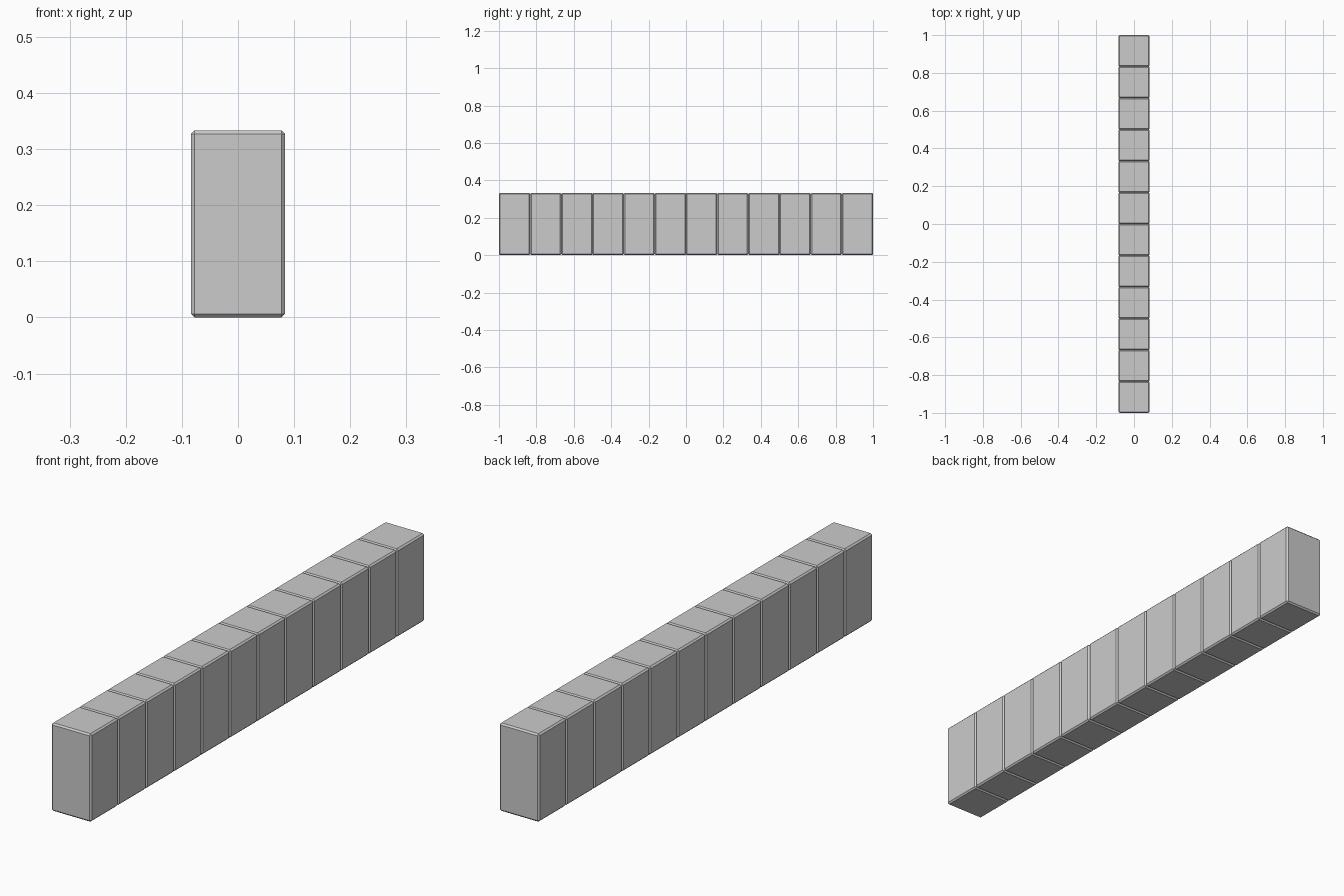
import bpy, bmesh
from mathutils import Matrix

if "Cube" in bpy.data.objects:
    bpy.data.objects.remove(bpy.data.objects["Cube"])

COUNT = 12
W = 2 / COUNT          # block width and depth
H = 2 * W              # block height
CHAMFER = 0.006

# One chamfered block mesh, shared by the whole row
bm = bmesh.new()
bmesh.ops.create_cube(bm, size=1, matrix=Matrix.Translation((0, 0, H / 2)) @ Matrix.Diagonal((W, W, H, 1)))
bmesh.ops.bevel(bm, geom=bm.edges[:], offset=CHAMFER, offset_type='OFFSET',
                segments=1, profile=0.5, affect='EDGES')
mesh = bpy.data.meshes.new("block")
bm.to_mesh(mesh)
bm.free()

# Row of blocks along y
for i in range(COUNT):
    block = bpy.data.objects.new(f"wall_block_{i + 1}", mesh)
    block.location.y = -1 + W * (i + 0.5)
    bpy.context.collection.objects.link(block)
